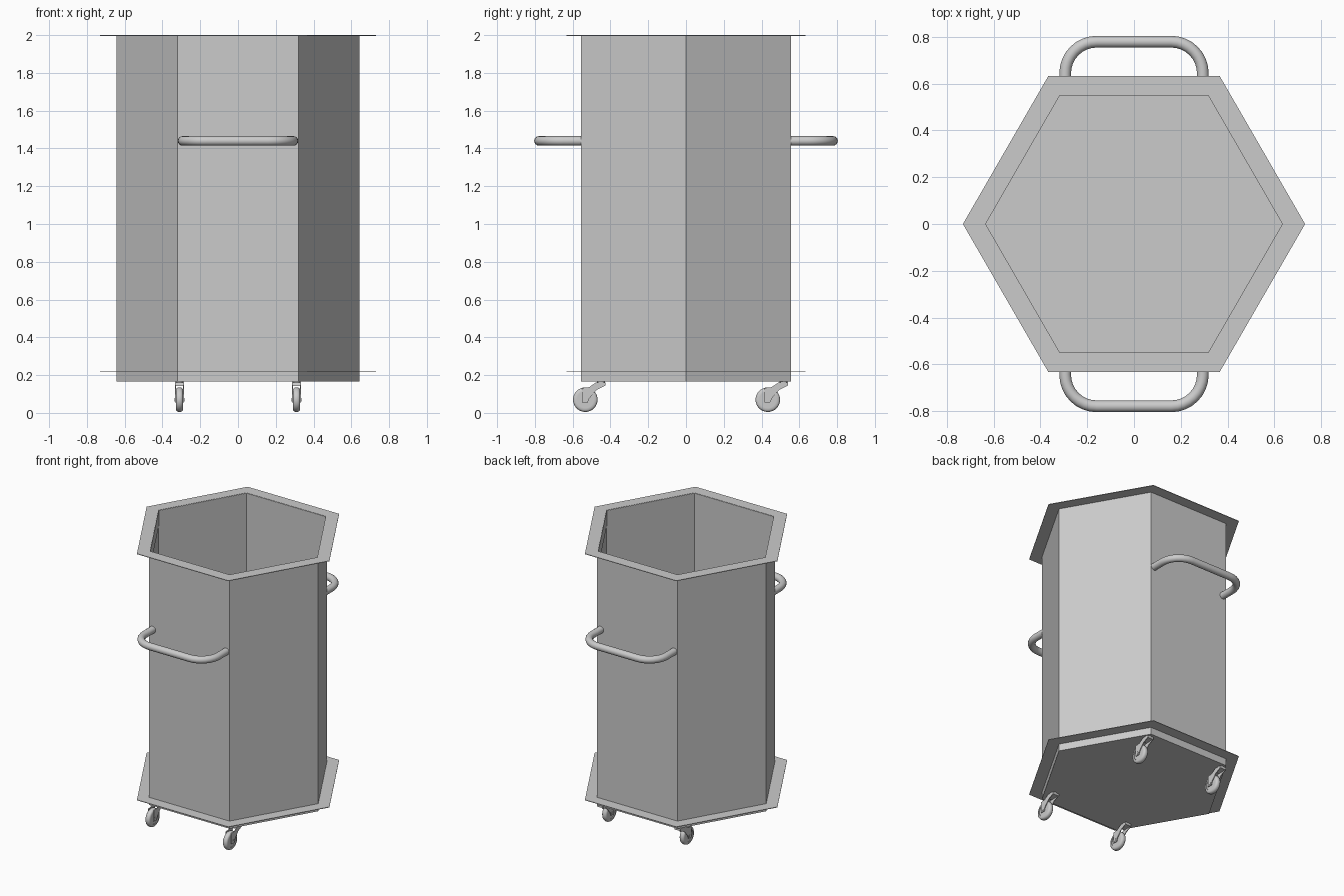
import bpy, bmesh, math
from mathutils import Vector, Matrix

cube = bpy.data.objects.get("Cube")
if cube:
    bpy.data.objects.remove(cube, do_unlink=True)

steel = bpy.data.materials.new("brushed grey")
steel.use_nodes = True
GREY = (0.6, 0.6, 0.6, 1)
steel.diffuse_color = GREY
steel.node_tree.nodes["Principled BSDF"].inputs["Base Color"].default_value = GREY


def finish(name, bm, smooth=False):
    bmesh.ops.recalc_face_normals(bm, faces=bm.faces)
    mesh = bpy.data.meshes.new(name)
    bm.to_mesh(mesh)
    bm.free()
    mesh.materials.append(steel)
    obj = bpy.data.objects.new(name, mesh)
    bpy.context.collection.objects.link(obj)
    if smooth:
        bpy.ops.object.select_all(action='DESELECT')
        obj.select_set(True)
        bpy.context.view_layer.objects.active = obj
        bpy.ops.object.shade_smooth_by_angle(angle=math.radians(40))
    return obj


def lathe(name, profile, sides, closed=False, matrix=Matrix(), smooth=False):
    """Spin (radius, height) points around z; radius 0 ends are closed."""
    bm = bmesh.new()
    rings = []
    for r, z in profile:
        n = sides if r > 0 else 1
        rings.append([bm.verts.new((r * math.cos(math.tau * i / sides),
                                    r * math.sin(math.tau * i / sides), z))
                      for i in range(n)])
    pairs = list(zip(rings, rings[1:]))
    if closed:
        pairs.append((rings[-1], rings[0]))
    for a, b in pairs:
        if len(a) == 1 or len(b) == 1:
            bm.faces.new(a if len(b) == 1 else b)
            if len(a) == 1:
                bm.verts.remove(a[0])
            else:
                bm.verts.remove(b[0])
            continue
        for i in range(sides):
            j = (i + 1) % sides
            bm.faces.new((a[i], a[j], b[j], b[i]))
    bm.transform(matrix)
    return finish(name, bm, smooth)


def plate(name, outline, x, thickness):
    """Extrude a (y, z) outline along x, centred on x."""
    bm = bmesh.new()
    face = bm.faces.new([bm.verts.new((x - thickness / 2, y, z)) for y, z in outline])
    ext = bmesh.ops.extrude_face_region(bm, geom=[face])
    moved = [v for v in ext["geom"] if isinstance(v, bmesh.types.BMVert)]
    bmesh.ops.translate(bm, verts=moved, vec=(thickness, 0, 0))
    return finish(name, bm)


# Hexagonal open bin with a floor
R, INNER, FLANGE = 0.642, 0.637, 0.731
lathe("bin_body", [(0, 0.165), (R, 0.165), (R, 1.998), (INNER, 1.998),
                   (INNER, 0.17), (0, 0.17)], 6)

# Flat flanges at the rim and base, and the collar lining the mouth
for name, z in (("rim_flange", 1.996), ("base_flange", 0.216)):
    lathe(name, [(INNER, z), (FLANGE, z), (FLANGE, z + 0.004), (INNER, z + 0.004)],
          6, closed=True)
lathe("mouth_collar", [(0.634, 1.885), (0.638, 1.885), (0.638, 1.998), (0.634, 1.998)],
      6, closed=True)

# Bent tube handles front and back
HALF, REACH, BEND, TUBE = 0.294, 0.779, 0.135, 0.025
for side, name in ((-1, "front_handle"), (1, "back_handle")):
    path = [(-HALF, 0.553)]
    for cx, start in ((-HALF + BEND, math.pi), (HALF - BEND, math.pi / 2)):
        for i in range(9):
            a = start - i * math.pi / 16
            path.append((cx + BEND * math.cos(a), REACH - BEND + BEND * math.sin(a)))
    path.append((HALF, 0.553))
    pts = [Vector((x, side * y, 1.44)) for x, y in path]
    bm = bmesh.new()
    rings = []
    for i, p in enumerate(pts):
        t = (pts[min(i + 1, len(pts) - 1)] - pts[max(i - 1, 0)]).normalized()
        if i in (0, len(pts) - 1):
            t = Vector((0, 1, 0))
            if i:
                t = -t
            t *= side
        n = Vector((-t.y, t.x, 0))
        rings.append([bm.verts.new(p + TUBE * (n * math.cos(math.tau * k / 16)
                      + Vector((0, 0, math.sin(math.tau * k / 16))))) for k in range(16)])
    for a, b in zip(rings, rings[1:]):
        for k in range(16):
            m = (k + 1) % 16
            bm.faces.new((a[k], a[m], b[m], b[k]))
    bm.faces.new(rings[0])
    bm.faces.new(rings[-1])
    finish(name, bm, True)

# Four trailing casters
TYRE = [(0.044, -0.018), (0.056, -0.018), (0.062, -0.013), (0.065, -0.005),
        (0.065, 0.005), (0.062, 0.013), (0.056, 0.018), (0.044, 0.018)]
HUB = [(0, -0.013), (0.045, -0.013), (0.045, 0.013), (0, 0.013)]
FORK = [(-0.018, -0.016), (0.012, -0.016), (0.022, 0.008), (0.06, 0.052),
        (0.106, 0.074), (0.106, 0.09), (0.055, 0.09), (0.02, 0.066), (-0.018, 0.062)]
for row, wy in (("front", -0.533), ("back", 0.433)):
    for hand, wx in (("left", 0.31), ("right", -0.31)):
        tag = f"{row}_{hand}_caster"
        axle = Matrix.Translation((wx, wy, 0.07)) @ Matrix.Rotation(math.pi / 2, 4, 'Y')
        lathe(tag + "_tyre", TYRE, 32, closed=True, matrix=axle, smooth=True)
        lathe(tag + "_hub", HUB, 32, matrix=axle, smooth=True)
        lathe(tag + "_axle", [(0, -0.027), (0.01, -0.027), (0.01, 0.027), (0, 0.027)],
              12, matrix=axle, smooth=True)
        outline = [(wy + y, 0.07 + z) for y, z in FORK]
        for s in (-1, 1):
            plate(f"{tag}_fork_{'outer' if s * wx > 0 else 'inner'}", outline,
                  wx + s * 0.022, 0.005)
        crown = [(wy + y, 0.07 + z) for y, z in
                 ((0.04, 0.072), (0.106, 0.074), (0.106, 0.09), (0.055, 0.09))]
        plate(tag + "_crown", crown, wx, 0.044)
        lathe(tag + "_swivel", [(0, 0.15), (0.022, 0.15), (0.022, 0.167), (0, 0.167)], 16,
              matrix=Matrix.Translation((wx, wy + 0.083, 0)), smooth=True)
